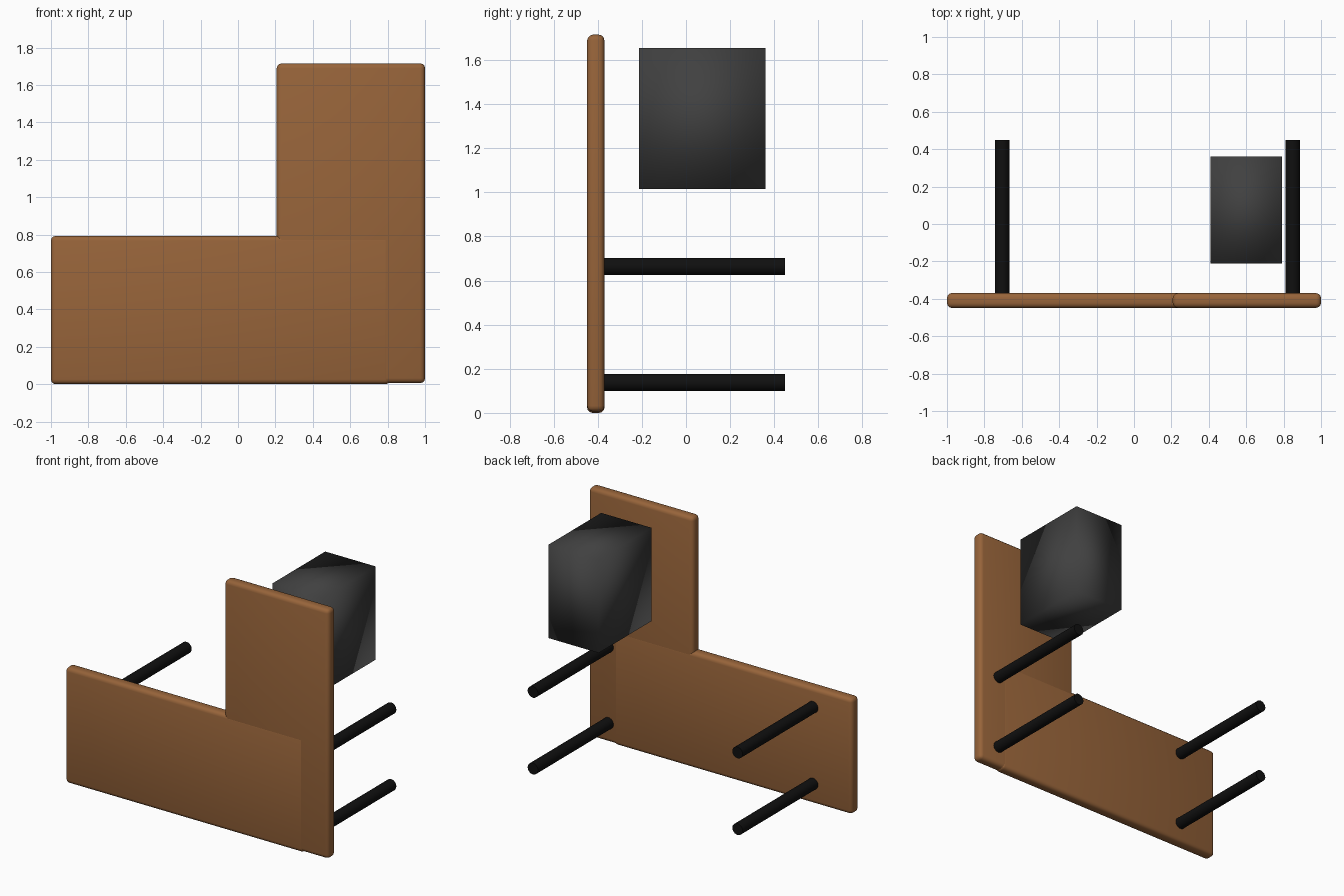
import bpy
import math

if "Cube" in bpy.data.objects:
    bpy.data.objects.remove(bpy.data.objects["Cube"])


def material(name, rgb):
    m = bpy.data.materials.new(name)
    m.diffuse_color = (*rgb, 1)
    m.use_nodes = True
    m.node_tree.nodes["Principled BSDF"].inputs["Base Color"].default_value = m.diffuse_color
    return m


wood = material("brown wood", (0.31, 0.127, 0.042))
black = material("black metal", (0.005, 0.005, 0.005))
grey = material("dark grey", (0.052, 0.052, 0.052))


def finish(ob, name, mat):
    ob.name = name
    ob.data.materials.append(mat)
    for p in ob.data.polygons:
        p.use_smooth = True


def box(name, lo, hi, mat, bevel=0):
    center = [(a + b) / 2 for a, b in zip(lo, hi)]
    bpy.ops.mesh.primitive_cube_add(size=1, location=center)
    ob = bpy.context.object
    ob.scale = [b - a for a, b in zip(lo, hi)]
    bpy.ops.object.transform_apply(location=False, rotation=False, scale=True)
    finish(ob, name, mat)
    if bevel:
        mod = ob.modifiers.new("rounded edges", 'BEVEL')
        mod.width = bevel
        mod.segments = 3
    return ob


# Two overlapping boards of the L-shaped desk top, standing on edge
box("long_desk_board", (-1.0, -0.449, 0.0), (0.813, -0.369, 0.793), wood, 0.026)
box("side_desk_board", (0.207, -0.448, 0.006), (1.0, -0.37, 1.715), wood, 0.026)

# Drawer cabinet, separate from the boards
box("cabinet", (0.41, -0.212, 1.015), (0.792, 0.36, 1.655), grey)

# Four round legs pointing backwards
for x, side in ((-0.705, "left"), (0.848, "right")):
    for z, level in ((0.138, "lower"), (0.664, "upper")):
        bpy.ops.mesh.primitive_cylinder_add(
            vertices=32, radius=0.039, depth=0.82,
            location=(x, 0.039, z), rotation=(math.pi / 2, 0, 0))
        finish(bpy.context.object, f"{level}_{side}_leg", black)
        bpy.ops.object.shade_smooth_by_angle()
